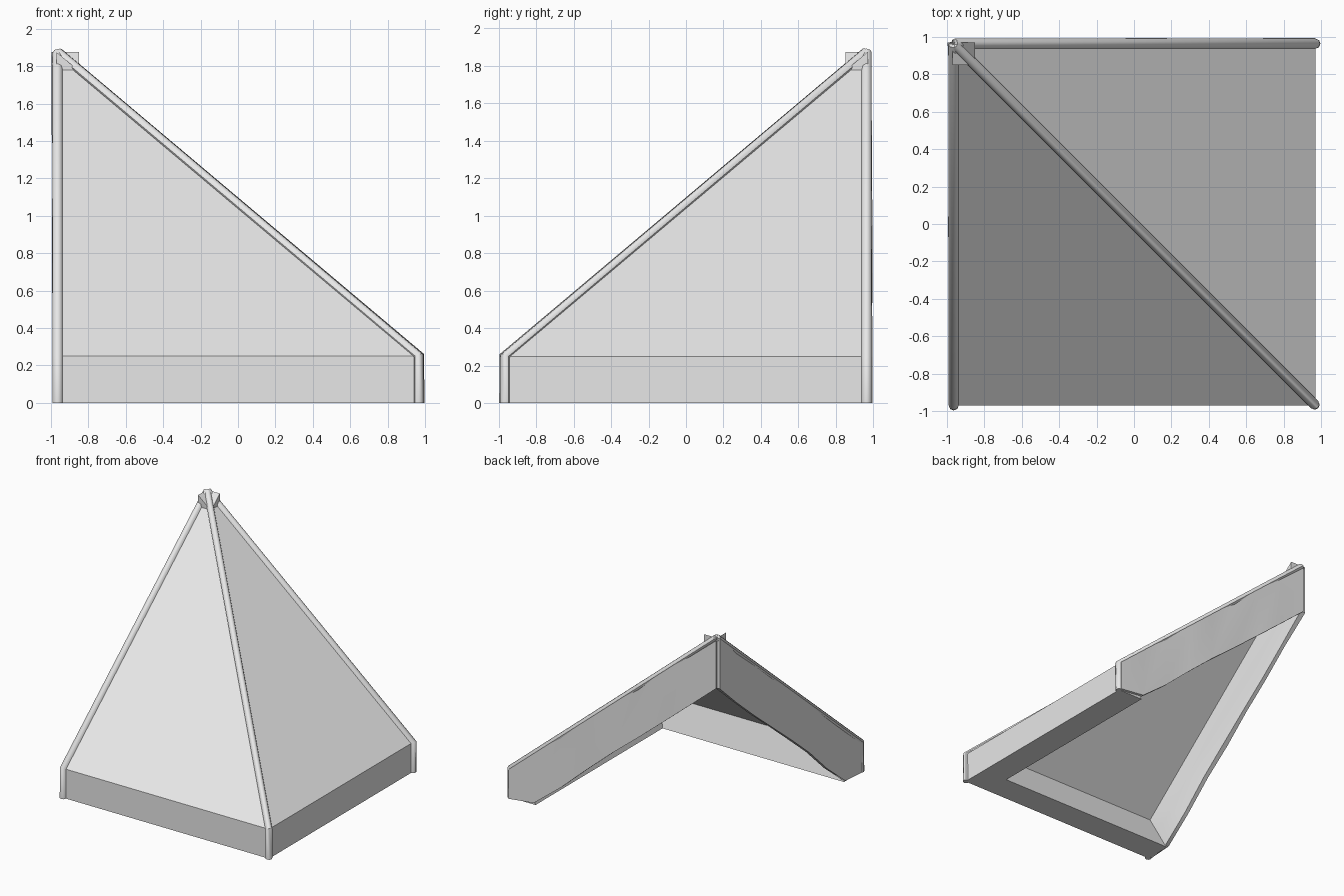
import bpy, bmesh, math, random
from mathutils import Vector

random.seed(4)
if "Cube" in bpy.data.objects:
    bpy.data.objects.remove(bpy.data.objects["Cube"], do_unlink=True)

EDGE = 0.97            # half width to the fascia
RUN = 2 * EDGE         # horizontal run of each slope
EAVE = 0.25            # fascia height
SLOPE = 0.84
SHELL = 0.14           # vertical roof thickness
DROP = 0.43            # vertical depth of the gable rims

mat = bpy.data.materials.new("light_grey")
mat.use_nodes = True
grey = (0.8, 0.8, 0.8, 1)
mat.diffuse_color = grey
mat.node_tree.nodes["Principled BSDF"].inputs["Base Color"].default_value = grey


def roof(d):
    return EAVE + SLOPE * d


def place(a, d, z, swap):
    """a runs along the eave, d runs inward from it; swap gives the other slope."""
    x, y = a, -EDGE + d
    return (-y, -x, z) if swap else (x, y, z)


def loft(name, rings):
    """Join closed rings of points into a capped solid."""
    bm = bmesh.new()
    loops = [[bm.verts.new(p) for p in ring] for ring in rings]
    n = len(loops[0])
    for r0, r1 in zip(loops, loops[1:]):
        for i in range(n):
            j = (i + 1) % n
            bm.faces.new((r0[i], r0[j], r1[j], r1[i]))
    bm.faces.new(loops[0])
    bm.faces.new(loops[-1])
    bmesh.ops.remove_doubles(bm, verts=bm.verts, dist=0.0005)
    bmesh.ops.recalc_face_normals(bm, faces=bm.faces)
    mesh = bpy.data.meshes.new(name)
    bm.to_mesh(mesh)
    bm.free()
    obj = bpy.data.objects.new(name, mesh)
    bpy.context.collection.objects.link(obj)
    finish(obj)


def finish(obj):
    obj.data.materials.append(mat)
    bpy.ops.object.select_all(action='DESELECT')
    obj.select_set(True)
    bpy.context.view_layer.objects.active = obj
    bpy.ops.object.shade_smooth_by_angle(angle=math.radians(46))


def tube(name, points, radius=0.027):
    curve = bpy.data.curves.new(name, 'CURVE')
    curve.dimensions = '3D'
    curve.bevel_depth = radius
    curve.bevel_resolution = 2
    curve.use_fill_caps = True
    spline = curve.splines.new('POLY')
    spline.points.add(len(points) - 1)
    for p, co in zip(spline.points, points):
        p.co = (*co, 1)
    obj = bpy.data.objects.new(name, curve)
    bpy.context.collection.objects.link(obj)
    bpy.ops.object.select_all(action='DESELECT')
    obj.select_set(True)
    bpy.context.view_layer.objects.active = obj
    bpy.ops.object.convert(target='MESH')
    finish(bpy.context.object)


# Slope section: fascia, roof face, ceiling, inner eave face, soffit
section = [(0, 0), (0, EAVE), (RUN, roof(RUN)), (RUN, roof(RUN) - SHELL),
           (0.16, roof(0.16) - SHELL), (0.235, 0)]

for swap, side in ((False, "front"), (True, "left")):
    # Roof slope, mitred along the hip
    loft(side + "_slope", [[place(-EDGE, d, z, swap) for d, z in section],
                           [place(EDGE - d, d, z, swap) for d, z in section]])

    # Rough gable rim hanging below the open edge
    stations = [0, 0.235] + [0.235 + (RUN - 0.235) * i / 7 for i in range(1, 8)]
    rings = []
    for i, d in enumerate(stations):
        inner = 0 < i < len(stations) - 1
        out = -EDGE - random.uniform(0.012, 0.028)
        low = max(0, roof(d) - DROP + (random.uniform(-0.015, 0.015) if inner else 0))
        top = roof(d) - 0.005
        rings.append([place(a, d, z, swap) for a, z in (
            (out, top), (-EDGE + 0.12, top),
            (-EDGE + 0.12, roof(d) - SHELL), (-EDGE + 0.02, low), (out, low))])
    loft(side + "_gable_rim", rings)

    # Edge trim along the gable
    tube(side + "_gable_trim",
         [place(-EDGE + 0.006, d, z, swap)
          for d, z in ((0, 0), (0, EAVE), (RUN - 0.01, roof(RUN - 0.01)))])

# Ridge trim down the hip
tube("hip_trim", [(EDGE - 0.004, -EDGE + 0.004, 0), (EDGE - 0.004, -EDGE + 0.004, EAVE),
                  (-EDGE + 0.01, EDGE - 0.01, roof(RUN - 0.01))])
